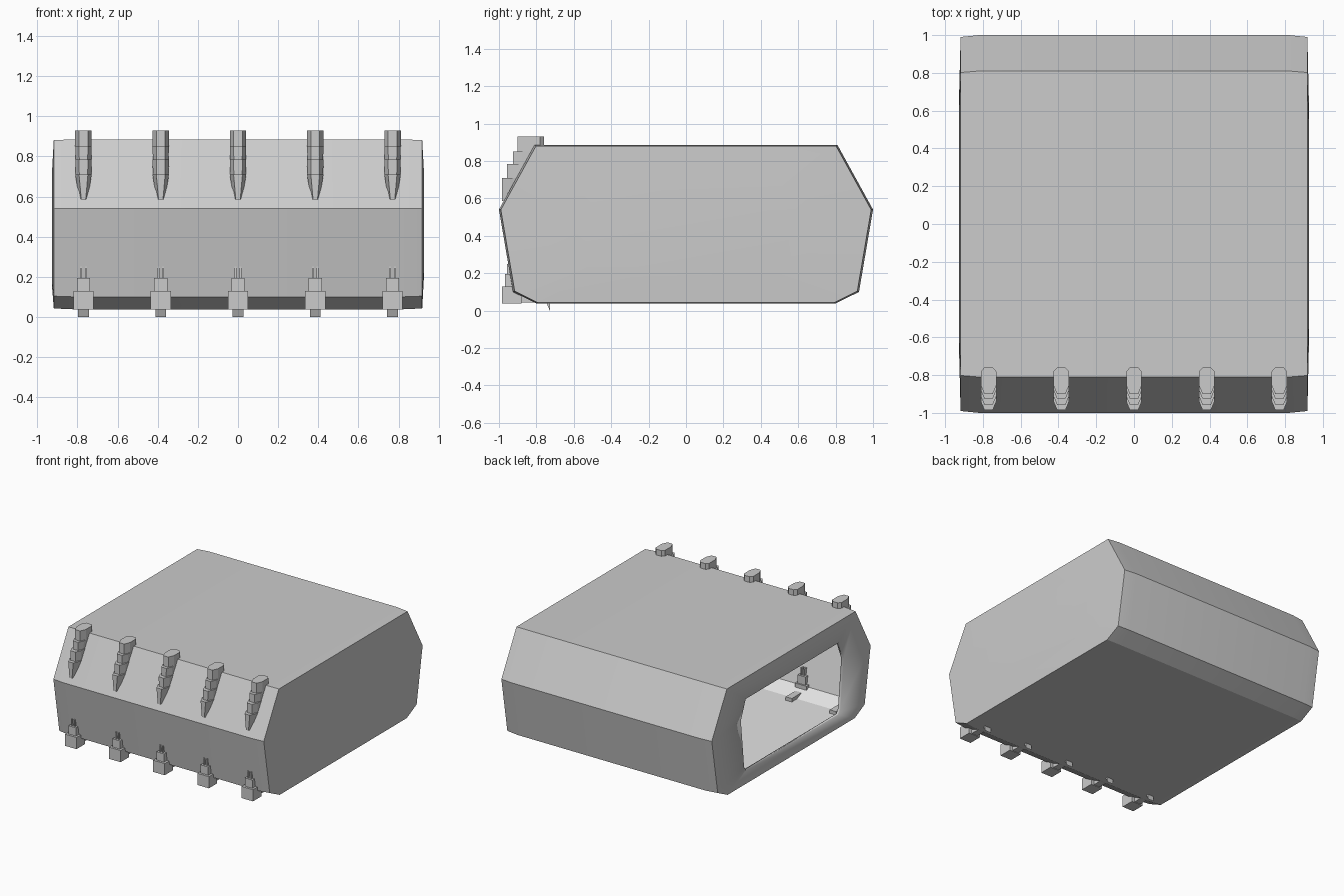
import bpy, bmesh, math

cube = bpy.data.objects.get("Cube")
if cube:
    bpy.data.objects.remove(cube, do_unlink=True)


def material(name, value):
    m = bpy.data.materials.new(name)
    m.use_nodes = True
    colour = (value, value, value, 1)
    m.diffuse_color = colour
    m.node_tree.nodes["Principled BSDF"].inputs["Base Color"].default_value = colour
    return m


GREY = material("mid grey", 0.6)
PALE = material("pale grey lining", 0.78)


def finish(bm, name, mats, smooth=False):
    bmesh.ops.recalc_face_normals(bm, faces=bm.faces[:])
    mesh = bpy.data.meshes.new(name)
    bm.to_mesh(mesh)
    bm.free()
    for m in mats:
        mesh.materials.append(m)
    ob = bpy.data.objects.new(name, mesh)
    bpy.context.collection.objects.link(ob)
    if smooth:
        bpy.ops.object.select_all(action="DESELECT")
        ob.select_set(True)
        bpy.context.view_layer.objects.active = ob
        bpy.ops.object.shade_smooth_by_angle(angle=math.radians(15))
    return ob


def mirrored(half):
    """Close a half profile by mirroring its first coordinate."""
    return half + [(-a, b) for a, b in reversed(half)]


def loft(bm, rings, cap_start=True, cap_end=True):
    loops = [[bm.verts.new(p) for p in ring] for ring in rings]
    for a, b in zip(loops, loops[1:]):
        for i in range(len(a)):
            j = (i + 1) % len(a)
            bm.faces.new((a[i], a[j], b[j], b[i]))
    if cap_start:
        bm.faces.new(loops[0])
    if cap_end:
        bm.faces.new(loops[-1])


def box(bm, x0, x1, y0, y1, z0, z1):
    loft(bm, [[(x0, y0, z), (x1, y0, z), (x1, y1, z), (x0, y1, z)] for z in (z0, z1)])


# Hollow body: cross-section in (y, z), lofted along x
PROFILE = mirrored([(0.81, 0.885), (1.0, 0.54), (0.925, 0.1), (0.8, 0.038)])
OPENING = mirrored([(0.58, 0.72), (0.64, 0.57), (0.6, 0.19), (0.575, 0.155)])


def section(x, scale):
    return [(x, y * scale, 0.46 + (z - 0.46) * scale) for y, z in PROFILE]


bm = bmesh.new()
loft(bm, [[(-0.927, y, z) for y, z in OPENING],
          section(-0.918, 0.99), section(-0.82, 1), section(0.82, 1),
          section(0.918, 0.99), section(0.927, 0.6)], cap_start=False)
body = finish(bm, "hollow_body", [GREY, PALE], smooth=True)
wall = body.modifiers.new("wall", "SOLIDIFY")
wall.thickness = 0.02
wall.offset = -1
wall.material_offset = 1
wall.material_offset_rim = 0


# Upper clips: a hexagonal head over three steps that follow the slope
def step(bm, x, front, back, z0, z1, foot=1.0):
    def ring(z, k):
        plan = [(-0.022, front), (0.022, front), (0.041, front + 0.045),
                (0.041, back - 0.02), (0.022, back), (-0.022, back),
                (-0.041, back - 0.02), (-0.041, front + 0.045)]
        return [(x + px * k, py, z) for px, py in plan]
    loft(bm, [ring(z0, foot), ring(z1, 1)])


def upper_clip(x):
    bm = bmesh.new()
    step(bm, x, -0.90, -0.76, 0.85, 0.93)
    step(bm, x, -0.925, -0.80, 0.785, 0.85, 0.95)
    step(bm, x, -0.957, -0.84, 0.71, 0.785, 0.95)
    step(bm, x, -0.985, -0.88, 0.585, 0.71, 0.5)
    return finish(bm, "upper_clip", [GREY])


# Lower clips: foot, block, two prongs, and an arm with a hooked tip
def lower_clip(x):
    bm = bmesh.new()
    box(bm, x - 0.05, x + 0.05, -0.985, -0.88, 0.038, 0.13)
    box(bm, x - 0.033, x + 0.033, -0.968, -0.89, 0.13, 0.195)
    for side in (-1, 1):
        c = x + side * 0.012
        box(bm, c - 0.005, c + 0.005, -0.957, -0.9, 0.195, 0.25)
    box(bm, x - 0.027, x + 0.027, -0.88, -0.73, 0.042, 0.085)
    tip = [(-0.75, 0.05), (-0.728, 0.05), (-0.728, 0.0)]
    loft(bm, [[(x + s * 0.027, y, z) for y, z in tip] for s in (-1, 1)])
    return finish(bm, "lower_clip", [GREY])


for i in range(-2, 3):
    upper_clip(i * 0.385)
    lower_clip(i * 0.385)
